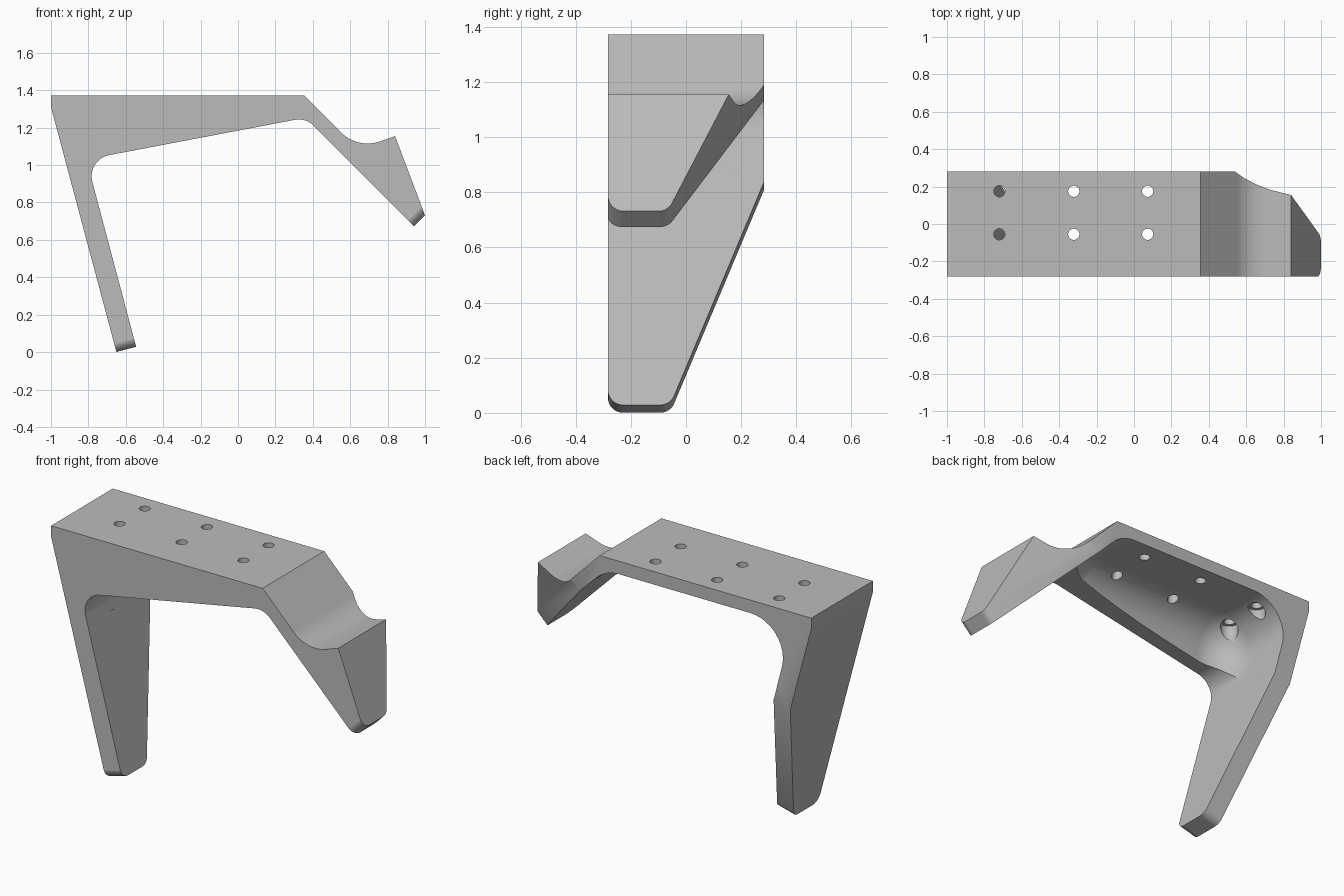
import bpy, bmesh, math
from mathutils import Vector

cube = bpy.data.objects.get("Cube")
if cube:
    bpy.data.objects.remove(cube)

HALF = 0.282          # half of the bracket's depth
PLATE = 1.297         # underside of the top plate
SEG = 12              # segments per rounded corner

grey = bpy.data.materials.new("light_grey")
grey.use_nodes = True
grey.diffuse_color = (0.5, 0.5, 0.5, 1)
grey.node_tree.nodes["Principled BSDF"].inputs["Base Color"].default_value = (0.5, 0.5, 0.5, 1)


def rounded(points):
    """Outline from (a, b) or (a, b, radius) corners."""
    out = []
    for i, p in enumerate(points):
        c = Vector(p[:2])
        if len(p) < 3:
            out.append(c)
            continue
        d1 = (Vector(points[i - 1][:2]) - c).normalized()
        d2 = (Vector(points[(i + 1) % len(points)][:2]) - c).normalized()
        half = d1.angle(d2) / 2
        centre = c + (d1 + d2).normalized() * p[2] / math.sin(half)
        start = c + d1 * p[2] / math.tan(half) - centre
        end = c + d2 * p[2] / math.tan(half) - centre
        sweep = math.pi - 2 * half
        for k in range(SEG + 1):
            t = sweep * k / SEG
            arc = (start * math.sin(sweep - t) + end * math.sin(t)) / math.sin(sweep)
            out.append(centre + arc)
    return out


def loft(name, rings):
    """Closed solid through rings of equal length."""
    bm = bmesh.new()
    loops = [[bm.verts.new(v) for v in ring] for ring in rings]
    for a, b in zip(loops, loops[1:]):
        for i in range(len(a)):
            j = (i + 1) % len(a)
            bm.faces.new((a[i], a[j], b[j], b[i]))
    bm.faces.new(loops[0])
    bm.faces.new(loops[-1])
    bmesh.ops.recalc_face_normals(bm, faces=bm.faces)
    mesh = bpy.data.meshes.new(name)
    bm.to_mesh(mesh)
    bm.free()
    obj = bpy.data.objects.new(name, mesh)
    bpy.context.collection.objects.link(obj)
    return obj


def prism(name, outline, origin, u, v, w, lo, hi):
    """Outline in the u, v plane, extruded along w from lo to hi."""
    o, u, v, w = map(Vector, (origin, u, v, w))
    return loft(name, [[o + u * p[0] + v * p[1] + w * t for p in outline] for t in (lo, hi)])


def rod(name, x, y, radius, lo, hi):
    circle = [(radius * math.cos(a), radius * math.sin(a))
              for a in (math.tau * k / 32 for k in range(32))]
    return prism(name, circle, (x, y, 0), (1, 0, 0), (0, 1, 0), (0, 0, 1), lo, hi)


def leg_x(z):
    """Inner face of the tall leg."""
    return -0.545 - 0.2655 * (z - 0.03)


# Bracket body: front silhouette, both ends left long for trimming
silhouette = rounded([
    (-1, 1.372), (-1, 1.31), (-0.6286, -0.08), (leg_x(-0.06), -0.06),
    (leg_x(1.03), 1.03, 0.115), (0.362, 1.253, 0.11),
    (1.0, 0.615), (1.032, 0.645), (0.84, 1.155),
    (0.64, 1.085, 0.2), (0.355, 1.372)])
body = prism("bracket", silhouette, (0, 0, 0), (1, 0, 0), (0, 0, 1), (0, 1, 0), -HALF, HALF)
cutters = []


# Pocket behind the front rib, with rounded inner edges
def pocket_ring(inset, y):
    def left(z):
        return leg_x(z) + (inset + 0.001) * 1.035

    def right(z):
        return 1.615 - z - (inset + 0.001) * math.sqrt(2)
    top, low, r = PLATE - inset, -0.5, 0.207 - inset
    outline = rounded([(left(low), low), (left(top), top, r), (right(top), top, r), (right(low), low)])
    return [Vector((p.x, y, p.y)) for p in outline]


R, RIB = 0.2, -0.192
rings = []
for k in range(SEG + 1):
    a = math.pi / 2 * k / SEG
    rings.append(pocket_ring(R * (1 - math.sin(a)), RIB + R * (1 - math.cos(a))))
rings.append(pocket_ring(0, 0.5))
cutters.append(loft("pocket_cutter", rings))


# Tapered, rounded ends, trimmed square to each leg
def trim(name, origin, up, normal, corner, slope, lo, hi):
    far = 0.5
    outline = rounded([
        (far, (far - corner) * slope), (corner, 0, 0.055), (-HALF - 0.001, 0, 0.055),
        (-HALF - 0.001, 0.2), (-0.5, 0.2), (-0.5, -0.3), (far, -0.3)])
    cutters.append(prism(name, outline, origin, (0, 1, 0), up, normal, lo, hi))


c, s = math.cos(math.radians(14.9)), math.sin(math.radians(14.9))
trim("tall_leg_trim", (-0.6, 0, 0.014), (-s, 0, c), (c, 0, s), -0.057, 2.46, -0.25, 0.25)
h = math.sqrt(0.5)
trim("short_arm_trim", (0.97, 0, 0.7025), (-h, 0, h), (h, 0, h), -0.066, 1.864, -0.15, 0.7)

# Screw holes, with head clearance beside the tall leg
for y in (-0.055, 0.175):
    for x in (-0.72, -0.322, 0.073):
        cutters.append(rod("screw_hole", x, y, 0.03, 1.15, 1.5))
    cutters.append(rod("head_clearance", -0.72, y, 0.0475, 0.86, 1.29))

# Cut everything out of the body
for cutter in cutters:
    cutter.hide_render = True
    mod = body.modifiers.new(cutter.name, 'BOOLEAN')
    mod.operation = 'DIFFERENCE'
    mod.solver = 'EXACT'
    mod.object = cutter
bpy.context.view_layer.update()
graph = bpy.context.evaluated_depsgraph_get()
cut_mesh = bpy.data.meshes.new_from_object(body.evaluated_get(graph))
body.modifiers.clear()
body.data = cut_mesh
for cutter in cutters:
    bpy.data.objects.remove(cutter)

# Finish
body.data.materials.clear()
body.data.materials.append(grey)
bpy.ops.object.select_all(action='DESELECT')
body.select_set(True)
bpy.context.view_layer.objects.active = body
bpy.ops.object.shade_smooth_by_angle(angle=math.radians(30))
normals = body.modifiers.new("even_normals", 'WEIGHTED_NORMAL')
normals.keep_sharp = True
